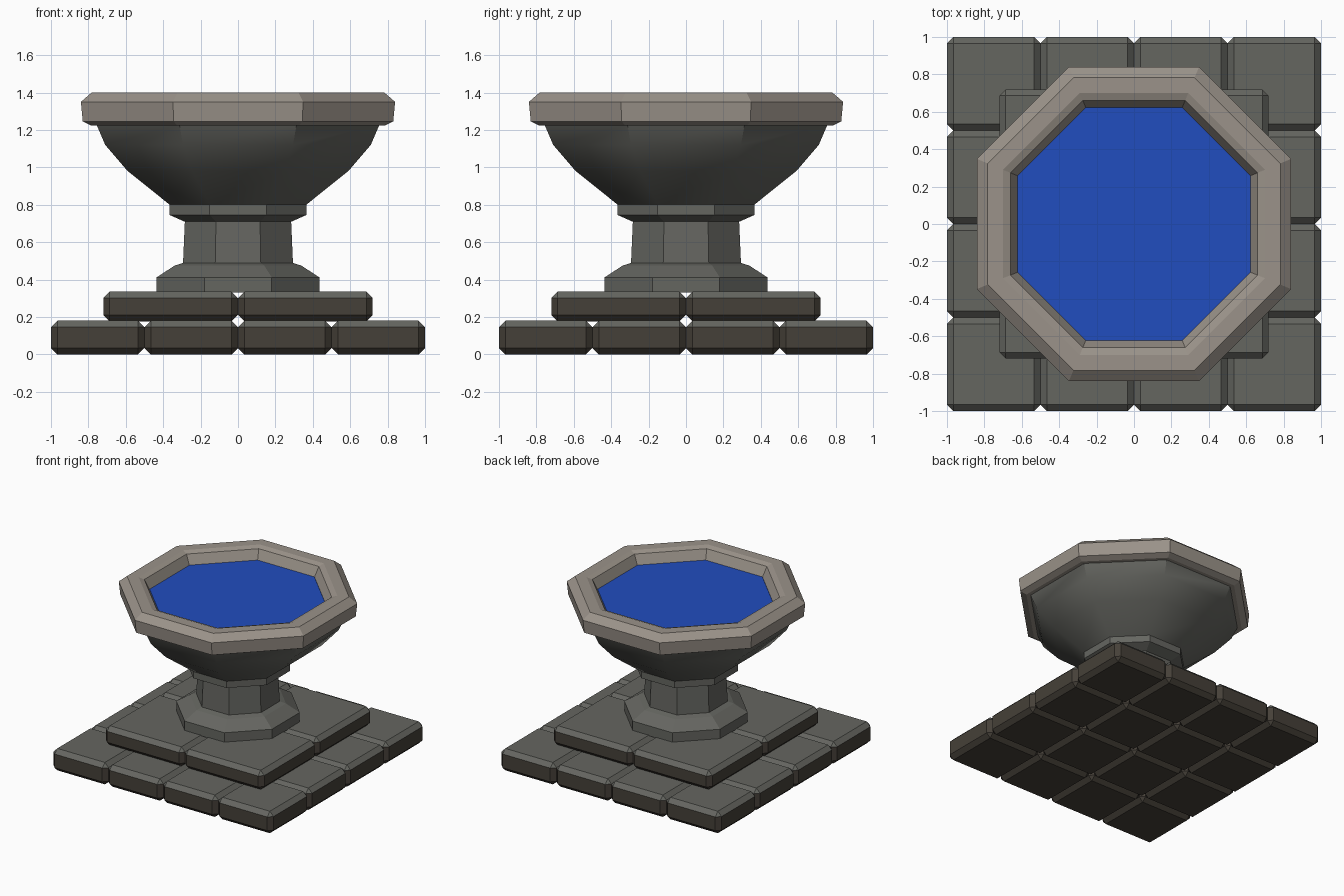
import bpy, bmesh, math

if "Cube" in bpy.data.objects:
    bpy.data.objects.remove(bpy.data.objects["Cube"])


def material(name, rgb):
    m = bpy.data.materials.new(name)
    m.diffuse_color = (*rgb, 1)
    m.use_nodes = True
    m.node_tree.nodes["Principled BSDF"].inputs["Base Color"].default_value = m.diffuse_color
    return m


STONE = material("grey stone", (0.130, 0.132, 0.118))
EARTH = material("dark brown stone", (0.060, 0.051, 0.040))
TRIM = material("pale trim stone", (0.325, 0.290, 0.252))
WATER = material("blue water", (0.015, 0.075, 0.52))


def finish(name, bm, mats):
    me = bpy.data.meshes.new(name)
    bm.to_mesh(me)
    bm.free()
    for m in mats:
        me.materials.append(m)
    ob = bpy.data.objects.new(name, me)
    bpy.context.collection.objects.link(ob)
    return ob


def octagon_lathe(name, profile, mat, cap_bottom=True, cap_top=True, smooth=False):
    """Stack octagon rings; profile is (half width across flats, z)."""
    bm = bmesh.new()
    rings = []
    for a, z in profile:
        r = a / math.cos(math.pi / 8)
        angles = [math.pi / 8 + i * math.pi / 4 for i in range(8)]
        rings.append([bm.verts.new((r * math.cos(t), r * math.sin(t), z)) for t in angles])
    for lo, hi in zip(rings, rings[1:]):
        for i in range(8):
            j = (i + 1) % 8
            bm.faces.new((lo[i], lo[j], hi[j], hi[i]))
    if cap_bottom:
        bm.faces.new(rings[0][::-1])
    if cap_top:
        bm.faces.new(rings[-1])
    ob = finish(name, bm, [mat])
    if smooth:
        bpy.ops.object.select_all(action='DESELECT')
        ob.select_set(True)
        bpy.context.view_layer.objects.active = ob
        bpy.ops.object.shade_smooth_by_angle(angle=math.radians(35))
    return ob


def slab_tier(name, count, half, z0, z1, bevel):
    """Square grid of bevelled slabs; upward faces grey, the rest brown."""
    size = 2 * half / count
    for ix in range(count):
        for iy in range(count):
            bm = bmesh.new()
            bmesh.ops.create_cube(bm, size=1)
            for v in bm.verts:
                v.co.x = v.co.x * size - half + (ix + 0.5) * size
                v.co.y = v.co.y * size - half + (iy + 0.5) * size
                v.co.z = z0 if v.co.z < 0 else z1
            bmesh.ops.bevel(bm, geom=bm.edges[:], offset=bevel, segments=1,
                            affect='EDGES', profile=0.5)
            bm.normal_update()
            for f in bm.faces:
                f.material_index = 0 if f.normal.z > 0.3 else 1
            finish(f"{name}_{ix}_{iy}", bm, [STONE, EARTH])


# Stepped paving
slab_tier("lower_slab", 4, 1.0, 0.0, 0.18, 0.034)
slab_tier("upper_slab", 2, 0.72, 0.177, 0.335, 0.034)

# Pedestal: foot, column, collar
octagon_lathe("pedestal_foot", [(0.435, 0.33), (0.435, 0.412), (0.338, 0.475), (0.29, 0.49)], STONE)
octagon_lathe("column", [(0.294, 0.485), (0.284, 0.715)], STONE)
octagon_lathe("collar", [(0.287, 0.71), (0.365, 0.745), (0.365, 0.803)], STONE)

# Bowl
octagon_lathe("bowl", [(0.365, 0.80), (0.59, 0.98), (0.71, 1.12), (0.757, 1.23)],
              STONE, cap_top=False, smooth=True)

# Rim, running from the underside over the top and down to the water
octagon_lathe("rim", [(0.74, 1.223), (0.785, 1.223), (0.83, 1.245), (0.84, 1.35), (0.782, 1.40),
                      (0.70, 1.40), (0.66, 1.385), (0.62, 1.30)],
              TRIM, cap_bottom=False, cap_top=False)

# Water surface
octagon_lathe("water", [(0.63, 1.30), (0.622, 1.31)], WATER)
